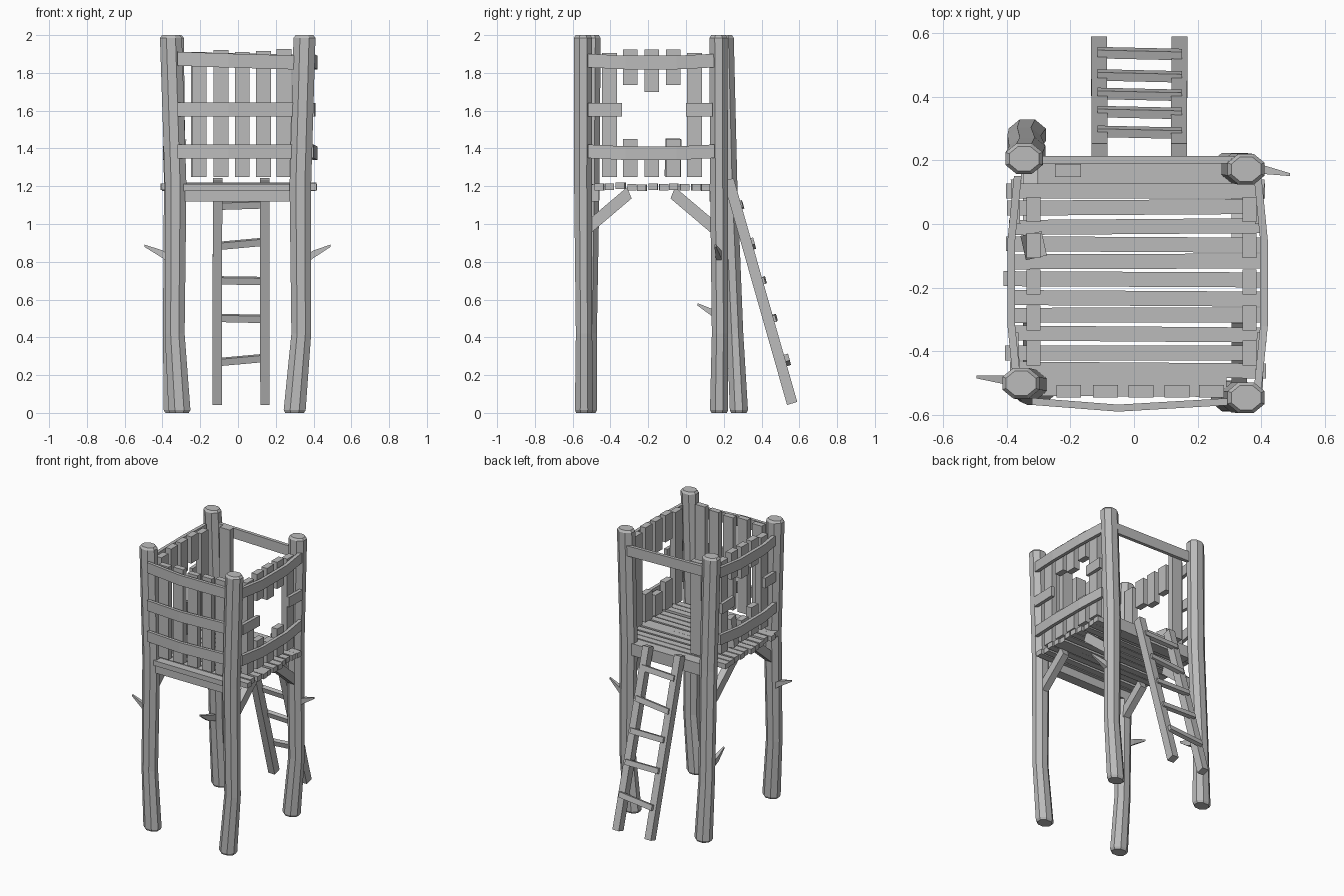
import bpy, math, random
from mathutils import Vector, Matrix

random.seed(4)
cube = bpy.data.objects.get("Cube")
if cube:
    bpy.data.objects.remove(cube, do_unlink=True)

GREY = (0.5, 0.5, 0.5, 1)
wood = bpy.data.materials.new("grey_wood")
wood.use_nodes = True
wood.diffuse_color = GREY
wood.node_tree.nodes["Principled BSDF"].inputs["Base Color"].default_value = GREY


def jit(a):
    return random.uniform(-a, a)


def sweep(name, path, section, scales=None):
    """Carry a closed section along a path, with capped ends."""
    n = len(section)
    scales = scales or [1] * len(path)
    verts = [Vector(p) + o * s for p, s in zip(path, scales) for o in section]
    faces = [(r * n + i, r * n + (i + 1) % n, (r + 1) * n + (i + 1) % n, (r + 1) * n + i)
             for r in range(len(path) - 1) for i in range(n)]
    faces += [tuple(reversed(range(n))), tuple(range(len(verts) - n, len(verts)))]
    mesh = bpy.data.meshes.new(name)
    mesh.from_pydata(verts, [], faces)
    mesh.materials.append(wood)
    obj = bpy.data.objects.new(name, mesh)
    bpy.context.collection.objects.link(obj)
    # Make normals consistent whichever way the section winds
    import bmesh
    bm = bmesh.new()
    bm.from_mesh(mesh)
    bmesh.ops.recalc_face_normals(bm, faces=bm.faces)
    bm.to_mesh(mesh)
    bm.free()
    return obj


def rect(u, v):
    u, v = Vector(u), Vector(v)
    return [u + v, v - u, -u - v, u - v]


def octagon(rx, ry):
    return [Vector((rx * math.cos(a), ry * math.sin(a), 0))
            for a in (math.pi * (i + 0.5) / 4 for i in range(8))]


def box(name, lo, hi):
    (x0, y0, z0), (x1, y1, z1) = lo, hi
    x, y = (x0 + x1) / 2, (y0 + y1) / 2
    return sweep(name, [(x, y, z0), (x, y, z1)],
                 rect(((x1 - x0) / 2, 0, 0), (0, (y1 - y0) / 2, 0)))


# Crooked eight-sided posts: (x, y) at each level, with chamfered ends
LEVELS = (0, 0.015, 0.42, 1.2, 1.985, 2)
posts = {
    "front_left_post": [(0.30, -0.54), (0.335, -0.54), (0.33, -0.545), (0.352, -0.545)],
    "front_right_post": [(-0.31, -0.52), (-0.335, -0.515), (-0.33, -0.505), (-0.355, -0.50)],
    "back_left_post": [(0.30, 0.175), (0.335, 0.18), (0.33, 0.175), (0.352, 0.172)],
    "back_right_post": [(-0.335, 0.28), (-0.345, 0.26), (-0.335, 0.225), (-0.345, 0.205)],
}
for name, (a, b, c, d) in posts.items():
    path = [(x, y, z) for (x, y), z in zip((a, a, b, c, d, d), LEVELS)]
    sweep(name, path, octagon(0.063, 0.052), [0.85, 1, 0.9, 0.98, 1, 0.8])

# Broken branch stubs on three posts
stubs = {
    "left_branch_stub": ((0.34, 0.18, 0.80), (0.40, 0.172, 0.84), (0.49, 0.155, 0.885)),
    "right_branch_stub": ((-0.34, -0.50, 0.80), (-0.40, -0.49, 0.84), (-0.495, -0.48, 0.885)),
    "back_branch_stub": ((-0.34, 0.23, 0.50), (-0.34, 0.14, 0.53), (-0.34, 0.06, 0.575)),
}
for name, path in stubs.items():
    side = (0, 0.018, 0) if "back" not in name else (0.018, 0, 0)
    sweep(name, path, rect(side, (0, 0, 0.025)), [1, 0.8, 0.25])

# Deck beams and planks
box("front_beam", (-0.335, -0.53, 1.12), (0.29, -0.46, 1.21))
box("back_beam", (-0.30, 0.125, 1.12), (0.31, 0.205, 1.205))
for i in range(12):
    y = -0.515 + i * 0.0565
    reach = 0.28 if i == 0 else 0.4
    z = 1.197 + jit(0.006)
    sweep("deck_plank", [(-reach + jit(0.012), y + jit(0.005), z), (reach + 0.008 + jit(0.012), y + jit(0.005), z)],
          rect((0, 0.0235, 0), (0, 0, 0.018)))

# Diagonal braces under the deck
for x in (-0.325, 0.33):
    for y0, y1 in ((-0.53, -0.30), (0.16, -0.07)):
        sweep("brace", [(x, y0, 0.97), (x, y1, 1.165)],
              rect((0.024, 0, 0), (0, 0.012 * (1 if y1 < y0 else -1), 0.03)))

# Front wall: palings and three bowed rails
for x in (-0.205, -0.09, 0.022, 0.135, 0.243):
    box("front_paling", (x - 0.039, -0.545, 1.25), (x + 0.039, -0.505, 1.915 + jit(0.015)))
for z, drop in ((1.875, 0.02), (1.605, 0), (1.385, 0)):
    sweep("front_rail", [(-0.32, -0.557, z), (-0.05, -0.578, z - drop / 2), (0.31, -0.557, z - drop)],
          rect((0, 0.011, 0), (0, 0, 0.037)))

# Side walls: outer palings whole, middle ones snapped, rails sagging outward
for side, x_pale, x_rail in ((1, 0.362, 0.388), (-1, -0.315, -0.365)):
    for i, y in enumerate((-0.405, -0.295, -0.182, -0.068, 0.045)):
        lo, hi = (x_pale - 0.022, y - 0.039), (x_pale + 0.022, y + 0.039)
        top = 1.925 if 0 < i < 4 else 1.905
        if i in (0, 4):
            box("side_paling", (*lo, 1.25), (*hi, top))
            continue
        box("snapped_paling_top", (*lo, 1.70 if i == 2 else 1.735), (*hi, top))
        low = box("snapped_paling_bottom", (*lo, 1.25), (*hi, 1.40 if i == 2 else 1.45))
        if side < 0 and i == 3:
            # One loose paling twisted on its nail
            pivot = Matrix.Translation((x_pale, y, 1.35))
            low.data.transform(pivot @ Matrix.Rotation(0.22, 4, "Z")
                               @ Matrix.Rotation(0.12, 4, "Y") @ pivot.inverted())
    section = rect((0.012, 0, 0), (0, 0, 0.036))
    for z in (1.865, 1.385):
        sweep("side_rail", [(x_rail, -0.52, z), (x_rail + side * 0.02, -0.32, z - 0.01),
                            (x_rail + side * 0.02, -0.05, z - 0.01), (x_rail, 0.15, z)], section)
    for y0, y1 in ((-0.52, -0.34), (0.0, 0.14)):
        sweep("snapped_side_rail", [(x_rail + side * 0.004, y0, 1.605),
                                    (x_rail + side * 0.01, y1, 1.605)], section)

# Open back: one rail and one paling
sweep("back_rail", [(-0.33, 0.202, 1.875), (0.34, 0.202, 1.86)],
      rect((0, 0.012, 0), (0, 0, 0.036)))
box("back_paling", (-0.248, 0.147, 1.25), (-0.167, 0.188, 1.91))

# Ladder leaning on the back beam
for x0, x1 in ((-0.108, -0.11), (0.141, 0.143)):
    sweep("ladder_rail", [(x1, 0.562, 0.05), (x0, 0.225, 1.235)],
          rect((0.025, 0, 0), (0, 0.027, 0.008)))
for y, z, tilt in ((0.535, 0.28, 0.012), (0.465, 0.5, -0.003), (0.407, 0.7, -0.002),
                   (0.35, 0.895, 0.012), (0.288, 1.10, 0.004)):
    sweep("ladder_rung", [(-0.115, y + 0.003, z - tilt), (0.15, y - 0.003, z + tilt)],
          rect((0, 0.013, 0.004), (0, -0.005, 0.018)))
